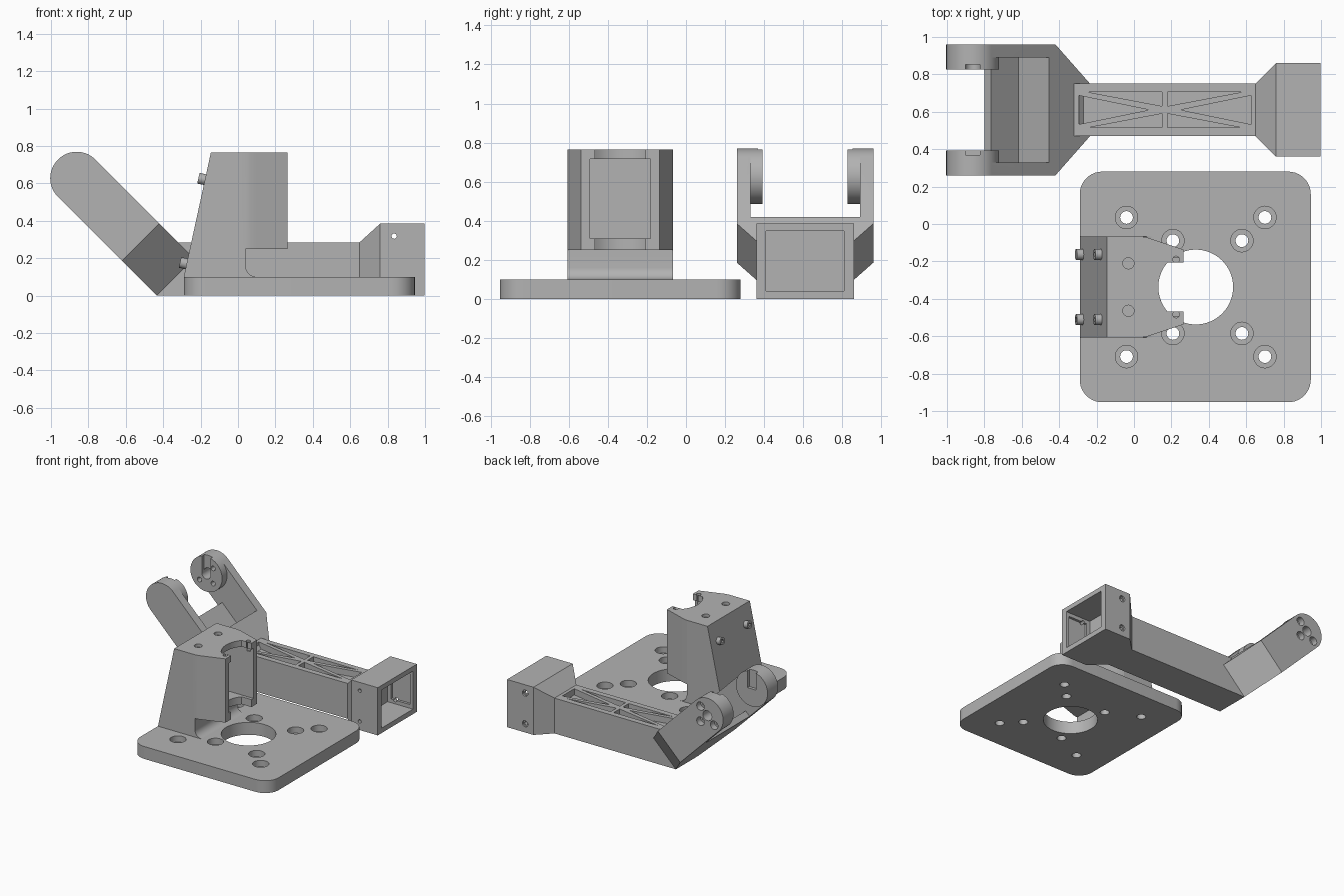
import bpy, bmesh, math
from mathutils import Matrix, Vector

if "Cube" in bpy.data.objects:
    bpy.data.objects.remove(bpy.data.objects["Cube"])

grey = bpy.data.materials.new("light_grey")
grey.diffuse_color = (0.45, 0.45, 0.45, 1)
grey.use_nodes = True
grey.node_tree.nodes["Principled BSDF"].inputs["Base Color"].default_value = grey.diffuse_color

# Extrusion frames: columns are outline axis a, outline axis b, extrusion axis
Z = Matrix.Identity(4)
Y = Matrix(((1, 0, 0, 0), (0, 0, 1, 0), (0, 1, 0, 0), (0, 0, 0, 1)))
X = Matrix(((0, 0, 1, 0), (1, 0, 0, 0), (0, 1, 0, 0), (0, 0, 0, 1)))


def make(name, bm):
    bmesh.ops.recalc_face_normals(bm, faces=bm.faces)
    me = bpy.data.meshes.new(name)
    bm.to_mesh(me)
    bm.free()
    me.materials.append(grey)
    ob = bpy.data.objects.new(name, me)
    bpy.context.collection.objects.link(ob)
    return ob


def prism(name, pts, lo, hi, frame=Z):
    bm = bmesh.new()
    f = bm.faces.new([bm.verts.new((a, b, lo)) for a, b in pts])
    ext = bmesh.ops.extrude_face_region(bm, geom=[f])
    bmesh.ops.translate(bm, vec=(0, 0, hi - lo),
                        verts=[v for v in ext["geom"] if isinstance(v, bmesh.types.BMVert)])
    bm.transform(frame)
    return make(name, bm)


def box(name, x, y, z):
    return prism(name, [(x[0], y[0]), (x[1], y[0]), (x[1], y[1]), (x[0], y[1])], *z)


def arc(cx, cy, r, a0, a1, n):
    return [(cx + r * math.cos(math.radians(a0 + (a1 - a0) * i / n)),
             cy + r * math.sin(math.radians(a0 + (a1 - a0) * i / n))) for i in range(n + 1)]


def rod(name, cx, cy, r, lo, hi, frame=Z, n=32):
    return prism(name, arc(cx, cy, r, 0, 360, n)[:-1], lo, hi, frame)


def boolean(ob, tools, op):
    for t in tools:
        m = ob.modifiers.new("bool", "BOOLEAN")
        m.operation, m.solver, m.object = op, "EXACT", t
        bpy.context.view_layer.update()
        dg = bpy.context.evaluated_depsgraph_get()
        me = bpy.data.meshes.new_from_object(ob.evaluated_get(dg))
        ob.modifiers.clear()
        ob.data = me
        bpy.data.objects.remove(t)


def cut(ob, *tools):
    boolean(ob, tools, "DIFFERENCE")


def join(ob, *tools):
    boolean(ob, tools, "UNION")


def finish(ob):
    ob.data.shade_smooth()
    ob.data.set_sharp_from_angle(angle=math.radians(25))


# ---- Base plate with rounded corners, large bore and counterbored holes
CY = -0.337
r = 0.12
outline = (arc(0.945 - r, 0.28 - r, r, 0, 90, 10) + arc(-0.29 + r, 0.28 - r, r, 90, 180, 10)
           + arc(-0.29 + r, -0.953 + r, r, 180, 270, 10) + arc(0.945 - r, -0.953 + r, r, 270, 360, 10))
base = prism("base_plate", outline, 0, 0.1)
cut(base, rod("bore", 0.33, CY, 0.2, -0.1, 0.2, n=64))
for hx, hy in ((-0.04, 0.372), (0.70, 0.372), (0.208, 0.248), (0.577, 0.248)):
    for s in (-1, 1):
        cut(base, rod("hole", hx, CY + s * hy, 0.034, -0.1, 0.2, n=24),
            rod("counterbore", hx, CY + s * hy, 0.06, 0.05, 0.2))

# ---- Motor tower: sloped back, filleted foot, tapered overhanging wings
side = [(-0.29, 0.1), (-0.145, 0.765), (0.04, 0.765), (0.04, 0.16)] + arc(0.10, 0.16, 0.06, 180, 270, 8)[1:]
tower = prism("motor_tower", side, CY - 0.27, CY + 0.27, Y)
half = [(0.0, 0.27), (0.04, 0.27), (0.07, 0.265), (0.10, 0.255), (0.265, 0.2)]
wing = [(x, CY + y) for x, y in half] + [(x, CY - y) for x, y in reversed(half)]
join(tower, prism("wings", wing, 0.25, 0.765))
opening = arc(0.33, CY, 0.2, 139.5, 220.5, 12) + [(0.4, CY - 0.13), (0.4, CY + 0.13)]
cut(tower, prism("cap_opening", opening, 0.2, 0.9),
    box("motor_pocket", (0.0, 0.4), (CY - 0.155, CY + 0.155), (0.31, 0.715)))
for s in (-1, 1):
    cut(tower, rod("cap_hole", -0.03, CY + s * 0.127, 0.03, 0.74, 0.9, n=20),
        rod("cap_hole", 0.225, CY + s * 0.127 + s * 0.02, 0.018, 0.68, 0.9, n=16))

# ---- Screw heads on the sloped back of the tower
tilt = math.atan2(0.145, 0.665)
nrm = Vector((-math.cos(tilt), 0, math.sin(tilt)))
up = Vector((math.sin(tilt), 0, math.cos(tilt)))
for z in (0.17, 0.62):
    for s in (-1, 1):
        frame = Matrix.Identity(4)
        for i, col in enumerate((Vector((0, 1, 0)), up, nrm)):
            for k in range(3):
                frame[k][i] = col[k]
        frame.translation = (-0.29 + (z - 0.1) * 0.218, CY + s * 0.174, z)
        screw = rod("screw_head", 0, 0, 0.029, -0.02, 0.036, frame, 24)
        cut(screw, rod("socket", 0, 0, 0.014, 0.012, 0.1, frame, 6))
        finish(screw)

# ---- Arm beam with end box and flared transition
AY = 0.61
arm = prism("arm", [(-0.435, 0), (0.65, 0), (0.65, 0.285), (-0.32, 0.285)], AY - 0.14, AY + 0.14, Y)
bm = bmesh.new()
for x, w, h in ((0.65, 0.14, 0.285), (0.76, 0.25, 0.385)):
    for y in (-w, w):
        for z in (0, h):
            bm.verts.new((x, AY + y, z))
bmesh.ops.convex_hull(bm, input=bm.verts)
bmesh.ops.dissolve_limit(bm, angle_limit=0.01, verts=bm.verts, edges=bm.edges)
join(arm, make("flare", bm), box("end_box", (0.76, 0.996), (AY - 0.25, AY + 0.25), (0, 0.385)))
cut(arm, box("end_pocket", (0.77, 1.2), (AY - 0.2, AY + 0.2), (0.04, 0.347)),
    box("end_pocket_step", (0.80, 0.97), (AY - 0.22, AY + 0.22), (0.07, 0.317)))
for z in (0.07, 0.318):
    cut(arm, rod("side_hole", 0.835, z, 0.014, 0, 1.2, Y, 16))
    for s in (-1, 1):
        ends = sorted((AY + s * 0.237, AY + s * 0.4))
        cut(arm, rod("side_counterbore", 0.835, z, 0.025, *ends, Y, 20))

# ---- Lightening pockets leave crossed ribs on top of the beam
RX = 0.165
for sx in (-1, 1):
    tri = [(0.46, 0.077), (0.46, -0.077), (0.085, 0)]
    cut(arm, prism("end_rib_pocket", [(RX + sx * x, AY + y) for x, y in tri], 0.235, 0.5))
    for sy in (-1, 1):
        tri = [(0.014, 0.095), (0.014, 0.02), (0.41, 0.095)]
        cut(arm, prism("side_rib_pocket", [(RX + sx * x, AY + sy * y) for x, y in tri], 0.235, 0.5))

# ---- Fork tilted 45 degrees: tapered root, web, two prongs with round bosses
q = math.sqrt(0.5)
F = Matrix(((0, -q, q, -0.435), (1, 0, 0, AY), (0, q, q, 0), (0, 0, 0, 1)))
R = 0.1415
right = [(0.14, 0), (0.35, 0.262), (0.35, 0.746), (0.28, 0.746), (0.28, 0.31)]
fork = prism("fork", right + [(-a, b) for a, b in reversed(right)], 0, 2 * R, F)
join(fork, prism("web_lip", [(-0.3, 0.3), (0.3, 0.3), (0.3, 0.516), (-0.3, 0.516)], 0, 0.05, F))
TX, TZ = -0.435 + q * (R - 0.746), q * (R + 0.746)
for s in (-1, 1):
    def span(a, b):
        return sorted((AY + s * a, AY + s * b))
    join(fork, rod("boss", TX, TZ, R, *span(0.217, 0.35), Y, 64))
    cut(fork, rod("axle_hole", TX, TZ, 0.04, *span(0.1, 0.5), Y))
    ys = span(0.1, 0.242)
    cut(fork, box("key_slot", (TX - 0.038, TX + 0.038), ys, (TZ, TZ + 0.3)))
    for dx in (-0.061, 0.061):
        for dz in (-0.061, 0.061):
            cut(fork, rod("bolt_hole", TX + dx, TZ + dz, 0.019, *span(0.1, 0.5), Y, 16),
                rod("bolt_counterbore", TX + dx, TZ + dz, 0.034, *span(0.3, 0.5), Y, 24))
join(arm, fork)

for ob in (base, tower, arm):
    finish(ob)
